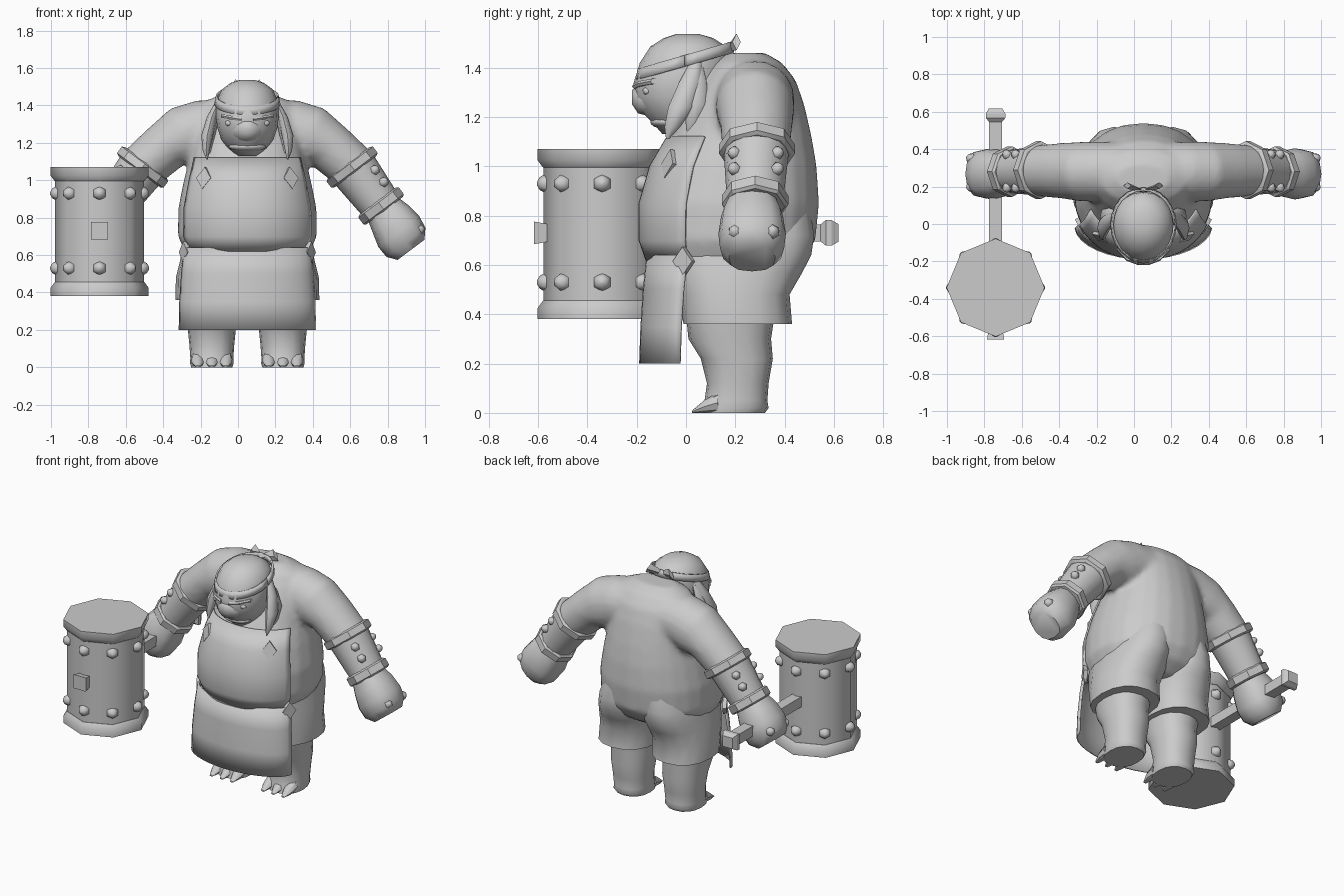
import bpy, bmesh, math
from mathutils import Vector as V

if "Cube" in bpy.data.objects:
    bpy.data.objects.remove(bpy.data.objects["Cube"])

CX = 0.05  # centre line of the figure
grey = bpy.data.materials.new("plain_grey")
grey.diffuse_color = (0.6, 0.6, 0.6, 1)
grey.use_nodes = True
grey.node_tree.nodes["Principled BSDF"].inputs["Base Color"].default_value = grey.diffuse_color


def loft(bm, rings, n=16, power=2.0, arc=None):
    """Skin between rings (centre, u, v); arc=(a, b) in degrees makes an open sheet."""
    rows = []
    for c, u, v in rings:
        row = []
        for i in range(n + (1 if arc else 0)):
            a = math.radians(arc[0] + (arc[1] - arc[0]) * i / n) if arc else math.tau * i / n
            ca, sa = math.cos(a), math.sin(a)
            p = c + u * math.copysign(abs(ca) ** (2 / power), ca) \
                  + v * math.copysign(abs(sa) ** (2 / power), sa)
            row.append(bm.verts.new(p))
        rows.append(row)
    m = len(rows[0])
    for r0, r1 in zip(rows, rows[1:]):
        for i in range(n):
            j = (i + 1) % m
            bm.faces.new((r0[i], r0[j], r1[j], r1[i]))
    if not arc:
        bm.faces.new(rows[0])
        bm.faces.new(rows[-1])


def finish(name, bm, angle=40):
    bmesh.ops.recalc_face_normals(bm, faces=bm.faces)
    me = bpy.data.meshes.new(name)
    bm.to_mesh(me)
    bm.free()
    me.materials.append(grey)
    ob = bpy.data.objects.new(name, me)
    bpy.context.collection.objects.link(ob)
    if angle:
        bpy.ops.object.select_all(action='DESELECT')
        ob.select_set(True)
        bpy.context.view_layer.objects.active = ob
        bpy.ops.object.shade_smooth_by_angle(angle=math.radians(angle))
    return ob


def part(name, rings, n=16, power=2.0, angle=40, arc=None):
    bm = bmesh.new()
    loft(bm, rings, n, power, arc)
    ob = finish(name, bm, angle)
    if arc:
        mod = ob.modifiers.new("thickness", 'SOLIDIFY')
        mod.thickness, mod.offset = 0.01, 0
    return ob


def level(x, z, y0, y1, hw):
    return V((x, (y0 + y1) / 2, z)), V((hw, 0, 0)), V((0, (y1 - y0) / 2, 0))


def limb(s, x, y, z, r, ry, d):
    """Ring across a limb that runs along d=(dx, dz); s mirrors it."""
    d = V(d).normalized()
    return V((CX + s * x, y, z)), V((-d.y * r * s, 0, d.x * r)), V((0, ry, 0))


def across(x, y, z, rx, rz):
    return V((x, y, z)), V((rx, 0, 0)), V((0, 0, rz))


def square(x, y, z, r):
    """Upright square ring for a four-sided loft along y."""
    return V((x, y, z)), V((r, 0, r)), V((-r, 0, r))


def ball(name, loc, size, seg=16, rings=10, angle=60):
    bm = bmesh.new()
    bmesh.ops.create_uvsphere(bm, u_segments=seg, v_segments=rings, radius=1)
    bmesh.ops.scale(bm, vec=V(size), verts=bm.verts)
    bmesh.ops.translate(bm, vec=V(loc), verts=bm.verts)
    return finish(name, bm, angle)


def stud(name, loc, out, r=0.032):
    """Rounded six-sided rivet pointing along out."""
    bm = bmesh.new()
    out = V(out).normalized()
    u = V((0, 0, 1)) - out * out.z
    u.normalize()
    v = out.cross(u)
    loft(bm, [(V(loc) + out * r * h, u * r * k, v * r * k)
              for h, k in ((-0.8, 0.8), (0.1, 1), (0.65, 0.7), (0.95, 0.2))], 6)
    return finish(name, bm, 62)


def diamond(name, loc, out, w, h):
    out = V(out).normalized()
    side = out.cross(V((0, 0, 1))).normalized()
    up = side.cross(out)
    return part(name, [(V(loc) + out * k, side * w, up * h) for k in (-0.015, 0.01)], 4, angle=0)


# torso, neck and upper arms blended into one skin
torso = [(0.56, -0.10, 0.38, 0.28), (0.62, -0.155, 0.475, 0.335), (0.70, -0.183, 0.525, 0.372),
         (0.85, -0.183, 0.54, 0.37), (1.0, -0.14, 0.53, 0.34), (1.12, -0.07, 0.51, 0.31),
         (1.25, 0.0, 0.48, 0.29), (1.35, 0.06, 0.445, 0.27), (1.42, 0.11, 0.39, 0.23),
         (1.46, 0.17, 0.32, 0.14)]
bm = bmesh.new()
loft(bm, [level(CX, *t) for t in torso], 24, 2.2)
loft(bm, [across(CX, 0.28, 1.33, 0.15, 0.12), across(CX, 0.12, 1.31, 0.15, 0.14),
          across(CX, 0.0, 1.28, 0.12, 0.13)], 16)
for s in (-1, 1):
    loft(bm, [limb(s, 0.10, 0.28, 1.28, 0.155, 0.16, (1, -0.05)),
              limb(s, 0.24, 0.28, 1.265, 0.165, 0.16, (1, -0.2)),
              limb(s, 0.33, 0.28, 1.235, 0.17, 0.16, (0.88, -0.48)),
              limb(s, 0.44, 0.285, 1.175, 0.138, 0.148, (0.65, -0.76)),
              limb(s, 0.56, 0.285, 1.07, 0.132, 0.137, (0.6, -0.8)),
              limb(s, 0.64, 0.285, 0.96, 0.10, 0.11, (0.6, -0.8))], 20)
body = finish("body", bm, 60)
mod = body.modifiers.new("blend", 'REMESH')
mod.mode, mod.voxel_size, mod.use_smooth_shade = 'VOXEL', 0.018, True
mod = body.modifiers.new("relax", 'SMOOTH')
mod.factor, mod.iterations = 0.5, 5

# head and face
part("head", [level(CX, *t) for t in (
    (1.13, -0.095, 0.08, 0.06), (1.17, -0.13, 0.12, 0.105), (1.22, -0.18, 0.15, 0.14),
    (1.28, -0.21, 0.16, 0.16), (1.34, -0.212, 0.175, 0.168), (1.42, -0.187, 0.18, 0.165),
    (1.485, -0.145, 0.165, 0.137), (1.52, -0.09, 0.11, 0.09), (1.536, -0.04, 0.055, 0.04))], 16, angle=60)
ball("jaw", (CX, -0.075, 1.18), (0.10, 0.07, 0.03))
part("snout", [across(CX, -0.14, 1.275, 0.10, 0.075), across(CX, -0.195, 1.27, 0.065, 0.055),
               across(CX, -0.218, 1.28, 0.03, 0.03)], 12, angle=60)
part("headband", [(V((CX, -0.005, z)), V((w, 0, 0)), V((0, d, 0.055)))
                  for z, w, d in ((1.405, 0.172, 0.196), (1.45, 0.164, 0.186))],
     24, arc=(0, 360))
for s in (-1, 1):
    ball("eye", (CX + s * 0.098, -0.158, 1.305), (0.022, 0.018, 0.016), 10, 6)
    part("brow", [(V((CX + s * x, y, z)), V((0, 0.014, 0)), V((0, 0, 0.012)))
                  for x, y, z in ((0.03, -0.205, 1.325), (0.09, -0.183, 1.335), (0.14, -0.13, 1.345))], 6)
    # long drooping locks beside the face
    for k, (dy, dz) in enumerate(((0, 0), (0.085, 0.02))):
        part("lock", [(V((CX + s * (x - 0.015 * k), y + dy * f, z + dz * f)), V((r * 0.6, 0, 0)), V((0, r, 0)))
                      for x, y, z, r, f in ((0.155, 0.04, 1.42, 0.025, 0), (0.19, 0.015, 1.34, 0.043, 0.3),
                                            (0.215, -0.02, 1.24, 0.052, 0.7), (0.22, -0.055, 1.16, 0.032, 1),
                                            (0.215, -0.075, 1.11, 0.006, 1))], 8, angle=50)
    # headband knot
    part("knot_end", [(V((CX + s * x, y, z)), V((0, r * 0.5, 0)), V((-s * r * 0.6, 0, r)))
                      for x, y, z, r in ((0, 0.175, 1.48, 0.014), (0.085, 0.205, 1.505, 0.034))], 4, angle=0)

# apron bib, skirt flap and clips
part("apron_bib", [(c, u * 1.012, v * 1.012) for c, u, v in
                   (level(CX, *t) for t in torso[1:6])], 20, 2.2, arc=(-153, -27))
part("apron_flap", [(V((CX, y + 0.17, z)), V((w, 0, 0)), V((0, 0.17, 0)))
                    for z, y, w in ((0.64, -0.155, 0.335), (0.5, -0.17, 0.35),
                                    (0.35, -0.18, 0.36), (0.2, -0.185, 0.363))],
     16, 1.95, arc=(-177, -3))
for s in (-1, 1):
    diamond("waist_clip", (CX + s * 0.335, -0.01, 0.615), (s * 0.85, -0.5, 0), 0.045, 0.058)
    diamond("bib_clip", (CX + s * 0.23, -0.068, 1.01), (s * 0.5, -0.85, 0.25), 0.045, 0.06)

    # shorts rising into the seat, and legs
    part("shorts_leg", [level(CX + s * x, *t) for x, *t in (
        (0.197, 0.36, -0.01, 0.43, 0.188), (0.192, 0.48, -0.03, 0.42, 0.19),
        (0.175, 0.57, -0.07, 0.472, 0.185), (0.165, 0.64, -0.09, 0.508, 0.18),
        (0.155, 0.72, -0.09, 0.52, 0.17), (0.14, 0.84, -0.05, 0.50, 0.13))], 16, 2.3, angle=50)
    part("leg", [level(CX + s * 0.19, *t) for t in (
        (0.40, 0.0, 0.36, 0.15), (0.30, 0.01, 0.345, 0.138), (0.22, 0.06, 0.352, 0.13),
        (0.12, 0.085, 0.335, 0.12), (0.05, 0.075, 0.33, 0.115), (0.02, 0.065, 0.335, 0.116),
        (0.0, 0.06, 0.32, 0.11))], 16, 2.3, angle=50)
    for dx in (-0.075, 0, 0.075):
        part("toe", [across(CX + s * (0.19 + dx), y, z, rx, z)
                     for y, z, rx in ((0.13, 0.042, 0.035), (0.075, 0.026, 0.032), (0.025, 0.005, 0.012))], 8)

    # forearm guard with two collars
    d = (0.6, -0.8)
    part("arm_guard", [limb(s, 0.57, 0.285, 1.058, 0.13, 0.132, d),
                       limb(s, 0.72, 0.28, 0.857, 0.11, 0.114, d)], 16)
    for nm, x, z, y, r, h in (("upper_collar", 0.56, 1.07, 0.288, 0.155, 0.03),
                              ("lower_collar", 0.715, 0.863, 0.28, 0.135, 0.032)):
        part(nm, [limb(s, x + 0.6 * h * t, y, z - 0.8 * h * t, r * k, r * k, d)
                  for t, k in ((-1, 0.9), (-0.7, 1), (0.7, 1), (1, 0.9))], 8, angle=25)
    for t in (0.085, 0.165):
        for q in (-1, 1):
            stud("guard_stud", (CX + s * (0.56 + 0.6 * t + 0.07), 0.283 + q * 0.088, 1.07 - 0.8 * t + 0.052),
                 (s * 0.56, q * 0.7, 0.42), 0.028)
    # fist and knuckle studs
    part("fist", [limb(s, x, 0.268, z, r, r * k, d) for x, z, r, k in (
        (0.72, 0.855, 0.098, 1), (0.765, 0.795, 0.12, 1.05), (0.81, 0.725, 0.137, 1.0),
        (0.848, 0.668, 0.13, 1.0), (0.875, 0.628, 0.09, 1.05))], 12, 2.5, angle=50)
    for y in (0.2, 0.35):
        stud("fist_stud", (CX + s * 0.918, y, 0.735), (s, (y - 0.275) * 4, 0.25), 0.031)

# war hammer: barrel, rims, rivets, handle
HX, HY = -0.74, -0.34
part("hammer_head", [level(HX, z, HY - 0.238, HY + 0.238, 0.238) for z in (0.40, 1.05)], 8, angle=50)
for nm, zs in (("upper_rim", (0.995, 1.025, 1.07)), ("lower_rim", (0.455, 0.425, 0.38))):
    part(nm, [level(HX, z, HY - r, HY + r, r) for z, r in zip(zs, (0.24, 0.262, 0.262))], 8, angle=50)
for z in (0.53, 0.93):
    for i in range(8):
        a = math.tau * i / 8
        stud("hammer_stud", (HX + 0.228 * math.cos(a), HY + 0.228 * math.sin(a), z),
             (math.cos(a), math.sin(a), 0), 0.038)
part("handle", [square(HX, y, 0.73, 0.034) for y in (-0.5, 0.57)], 4, angle=0)
part("pommel", [square(HX, y, 0.73, r) for y, r in
                ((0.545, 0.034), (0.567, 0.052), (0.59, 0.052), (0.618, 0.036))], 4, angle=0)
part("handle_tip", [square(HX, y, 0.73, r) for y, r in ((-0.55, 0.034), (-0.617, 0.046))], 4, angle=0)
